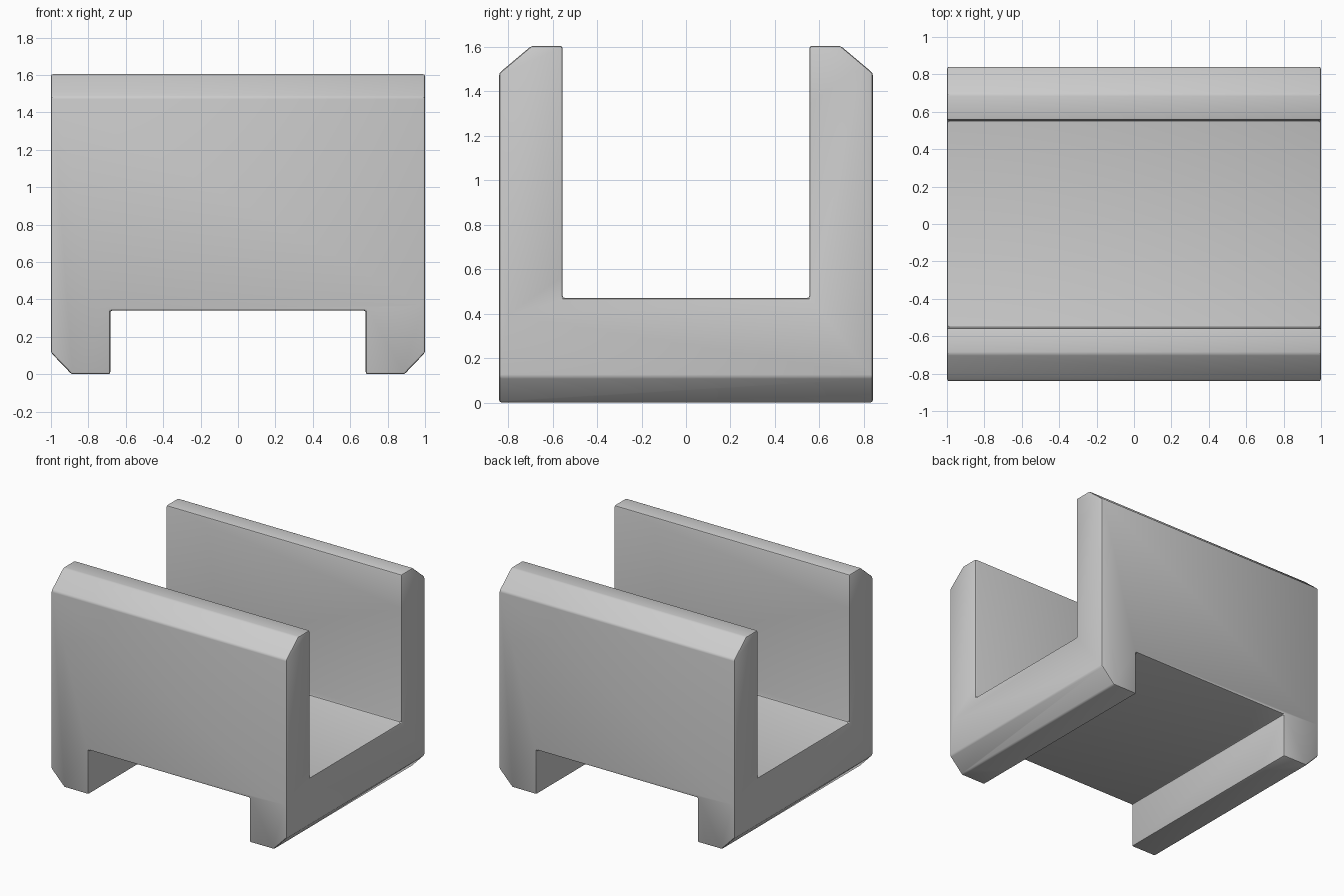
import bpy, bmesh
from mathutils import Vector

if "Cube" in bpy.data.objects:
    bpy.data.objects.remove(bpy.data.objects["Cube"])


def extrude_profile(name, points, place, depth):
    """Prism from a 2D profile, mirrored across its first axis; place(a, z, d) gives the 3D point."""
    outline = points + [(-a, z) for a, z in reversed(points)]
    bm = bmesh.new()
    face = bm.faces.new([bm.verts.new(place(a, z, -depth)) for a, z in outline])
    new = bmesh.ops.extrude_face_region(bm, geom=[face])["geom"]
    shift = Vector(place(0, 0, depth)) - Vector(place(0, 0, -depth))
    bmesh.ops.translate(bm, vec=shift, verts=[g for g in new if isinstance(g, bmesh.types.BMVert)])
    bmesh.ops.recalc_face_normals(bm, faces=bm.faces)
    mesh = bpy.data.meshes.new(name)
    bm.to_mesh(mesh)
    bm.free()
    obj = bpy.data.objects.new(name, mesh)
    bpy.context.collection.objects.link(obj)
    return obj


# Channel with two upright walls, running along x
channel = extrude_profile(
    "channel_block",
    [(0.555, 0.473), (0.555, 1.607), (0.695, 1.607), (0.84, 1.485), (0.84, 0.003)],
    lambda a, z, d: (d, a, z), 1.0)

# Front silhouette with the two chamfered feet, running along y
feet = extrude_profile(
    "feet_silhouette",
    [(0.683, 0.343), (0.683, 0.003), (0.89, 0.003), (1.0, 0.118), (1.0, 1.8)],
    lambda a, z, d: (a, d, z), 1.2)
feet.hide_render = True
for obj in (channel, feet):
    obj.location.z = -0.003

# Keep what both silhouettes share, then soften the edges
cut = channel.modifiers.new("shape", "BOOLEAN")
cut.operation = "INTERSECT"
cut.solver = "EXACT"
cut.object = feet
bevel = channel.modifiers.new("soft_edges", "BEVEL")
bevel.width = 0.02
bevel.segments = 2
bevel.limit_method = "ANGLE"

bpy.context.view_layer.objects.active = channel
channel.select_set(True)
for mod in ("shape", "soft_edges"):
    bpy.ops.object.modifier_apply(modifier=mod)
bpy.data.objects.remove(feet)
bpy.ops.object.shade_smooth_by_angle()
